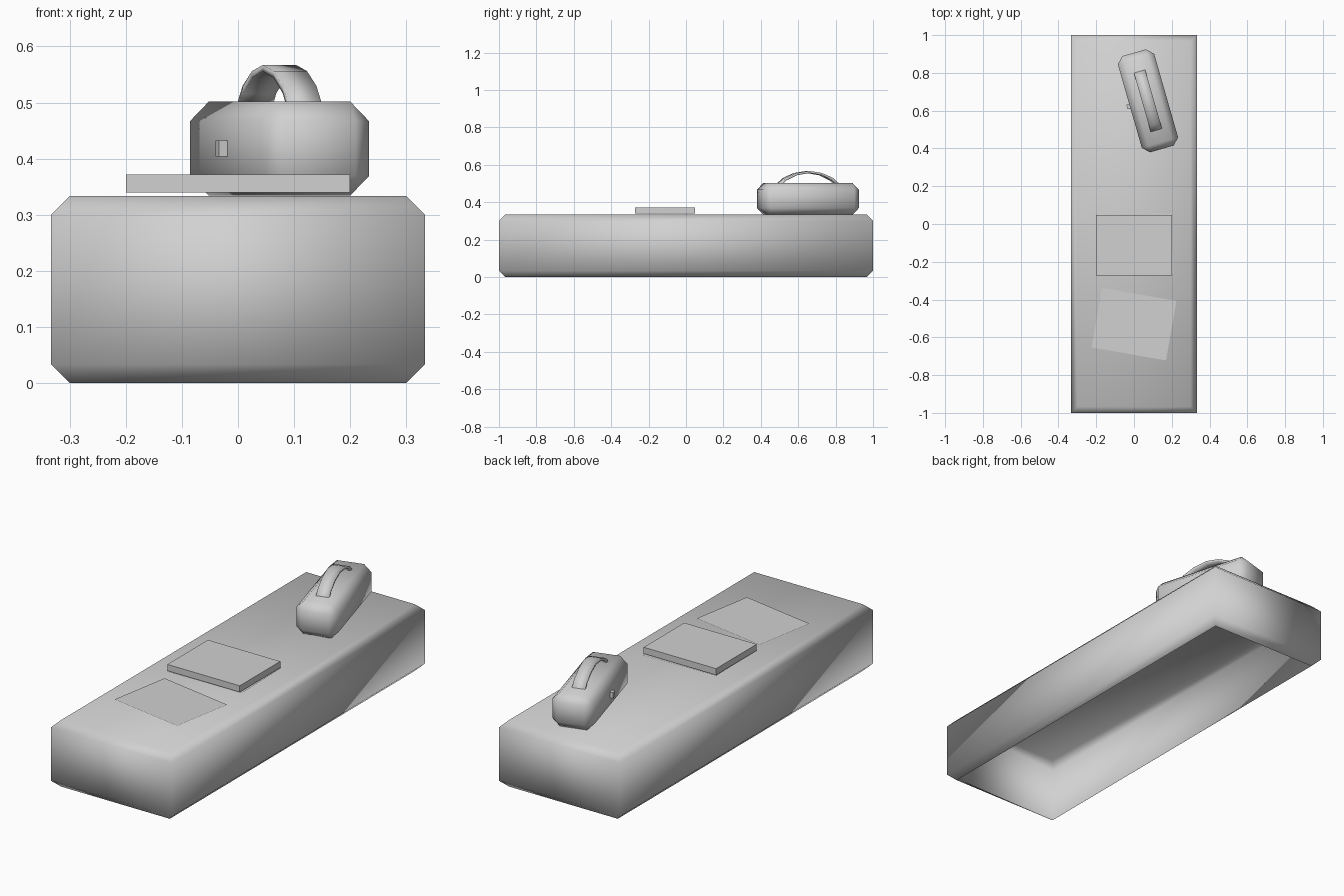
import bpy, bmesh
from math import radians
from mathutils import Matrix

if "Cube" in bpy.data.objects:
    bpy.data.objects.remove(bpy.data.objects["Cube"], do_unlink=True)

grey = bpy.data.materials.new("plain grey")
grey.use_nodes = True
grey.diffuse_color = (0.64, 0.64, 0.64, 1)
grey.node_tree.nodes["Principled BSDF"].inputs["Base Color"].default_value = grey.diffuse_color


def finish(name, bm, smooth=False, matrix=None):
    bmesh.ops.recalc_face_normals(bm, faces=bm.faces)
    for f in bm.faces:
        f.smooth = smooth
    mesh = bpy.data.meshes.new(name)
    bm.to_mesh(mesh)
    bm.free()
    mesh.materials.append(grey)
    obj = bpy.data.objects.new(name, mesh)
    bpy.context.collection.objects.link(obj)
    if matrix:
        obj.matrix_world = matrix
    return obj


def box(name, size, centre, bevel=0, smooth=False, matrix=None):
    bm = bmesh.new()
    bmesh.ops.create_cube(bm, size=1)
    bmesh.ops.scale(bm, vec=size, verts=bm.verts)
    bmesh.ops.translate(bm, vec=centre, verts=bm.verts)
    if bevel:
        bmesh.ops.bevel(bm, geom=bm.edges[:], offset=bevel, segments=1, affect='EDGES')
    return finish(name, bm, smooth, matrix)


def sheet(name, centre, turn):
    bm = bmesh.new()
    bmesh.ops.create_grid(bm, x_segments=1, y_segments=1, size=0.5)
    bmesh.ops.scale(bm, vec=(0.4, 0.32, 1), verts=bm.verts)
    return finish(name, bm, False, Matrix.Translation(centre) @ Matrix.Rotation(radians(turn), 4, 'Z'))


# Counter: chamfered shell, open underneath
bm = bmesh.new()
rings = []
for inset, z in [(0.033, 0), (0, 0.033), (0, 0.3), (0.033, 0.333)]:
    x, y = 0.333 - inset, 1 - inset
    rings.append([bm.verts.new((sx * x, sy * y, z))
                  for sx, sy in [(-1, -1), (1, -1), (1, 1), (-1, 1)]])
for low, high in zip(rings, rings[1:]):
    for i in range(4):
        j = (i + 1) % 4
        bm.faces.new((low[i], low[j], high[j], high[i]))
bm.faces.new(rings[-1])
finish("counter", bm, True)

# Pad with a sheet peeking out below it, and a loose sheet
box("pad", (0.4, 0.32, 0.032), (0, -0.112, 0.356))
sheet("lower_sheet", (0.004, -0.108, 0.336), 1.5)
sheet("loose_sheet", (0, -0.53, 0.336), -10)

# Appliance body, turned on the counter
turned = Matrix.Translation((0.074, 0.652, 0)) @ Matrix.Rotation(radians(16), 4, 'Z')
box("appliance_body", (0.2, 0.53, 0.168), (0, 0, 0.418), 0.035, True, turned)
box("side_knob", (0.025, 0.025, 0.029), (-0.103, 0, 0.418), matrix=turned)

# Arched handle strap
bm = bmesh.new()
sections = []
for y, z, t in [(-0.17, 0.495, 0.02), (-0.13, 0.53, 0.014), (-0.07, 0.556, 0.012), (0, 0.567, 0.011),
                (0.07, 0.556, 0.012), (0.13, 0.53, 0.014), (0.17, 0.495, 0.02)]:
    sections.append([bm.verts.new((x, y, h)) for x, h in
                     [(-0.031, z - t), (0.031, z - t), (0.031, z), (-0.031, z)]])
for a, b in zip(sections, sections[1:]):
    for i in range(4):
        j = (i + 1) % 4
        bm.faces.new((a[i], a[j], b[j], b[i]))
bm.faces.new(sections[0])
bm.faces.new(sections[-1])
finish("handle", bm, True, turned)
